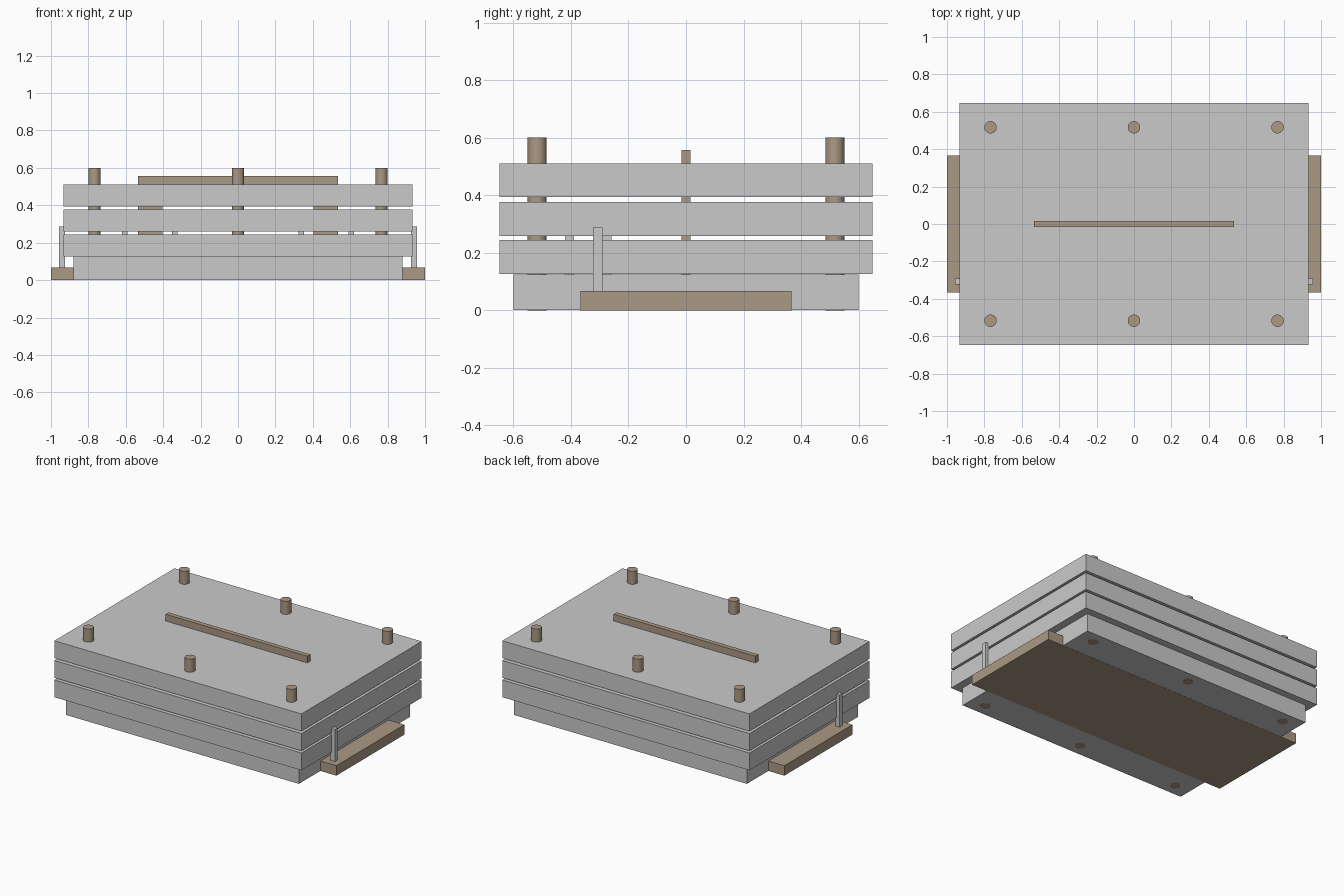
import bpy
import bmesh
from mathutils import Vector

if "Cube" in bpy.data.objects:
    bpy.data.objects.remove(bpy.data.objects["Cube"], do_unlink=True)


def make_material(name, color):
    mat = bpy.data.materials.new(name)
    mat.use_nodes = True
    mat.diffuse_color = color
    mat.node_tree.nodes["Principled BSDF"].inputs["Base Color"].default_value = color
    return mat


GREY = make_material("light grey", (0.59, 0.59, 0.59, 1))
WOOD = make_material("brown wood", (0.41, 0.32, 0.235, 1))


def finish(bm, name, mat):
    mesh = bpy.data.meshes.new(name)
    bm.to_mesh(mesh)
    bm.free()
    mesh.materials.append(mat)
    obj = bpy.data.objects.new(name, mesh)
    bpy.context.collection.objects.link(obj)
    return obj


def box(name, mat, center, half, bottom, top):
    """Box from its plan centre, plan half sizes and height range."""
    bm = bmesh.new()
    bmesh.ops.create_cube(bm, size=2)
    bmesh.ops.scale(bm, vec=(half[0], half[1], (top - bottom) / 2), verts=bm.verts)
    bmesh.ops.translate(bm, vec=(center[0], center[1], (top + bottom) / 2), verts=bm.verts)
    return finish(bm, name, mat)


def peg(name, x, y, radius, bottom, top):
    bm = bmesh.new()
    bmesh.ops.create_cone(bm, cap_ends=True, segments=32, radius1=radius,
                          radius2=radius, depth=top - bottom)
    bmesh.ops.translate(bm, vec=(x, y, (top + bottom) / 2), verts=bm.verts)
    for face in bm.faces:
        face.smooth = abs(face.normal.z) < 0.5
    for edge in bm.edges:
        edge.smooth = all(f.smooth for f in edge.link_faces)
    return finish(bm, name, WOOD)


# Base block and the wooden board that passes through it
box("base_block", GREY, (0, 0), (0.88, 0.6), 0.001, 0.125)
box("cross_board", WOOD, (0, 0), (1, 0.367), 0, 0.068)

# Three stacked plates
for i, bottom in enumerate((0.126, 0.259, 0.393)):
    box(f"plate_{i + 1}", GREY, (0, 0), (0.933, 0.648), bottom, bottom + 0.118)

# Six guide pegs
for x in (-0.767, 0, 0.767):
    for y in (-0.517, 0.517):
        peg("guide_peg", x, y, 0.033, 0, 0.6)

# Central handle: a bridge shape extruded to a thin board
outline = [(-0.535, 0.06), (-0.405, 0.06), (-0.405, 0.44), (0.405, 0.44),
           (0.405, 0.06), (0.535, 0.06), (0.535, 0.557), (-0.535, 0.557)]
bm = bmesh.new()
profile = bm.faces.new([bm.verts.new((x, -0.016, z)) for x, z in outline])
extruded = bmesh.ops.extrude_face_region(bm, geom=[profile])["geom"]
bmesh.ops.translate(bm, vec=Vector((0, 0.032, 0)),
                    verts=[v for v in extruded if isinstance(v, bmesh.types.BMVert)])
bmesh.ops.recalc_face_normals(bm, faces=bm.faces)
finish(bm, "handle", WOOD)

# Slim posts: one on each board end, and spacers inside the stack
for side in (-1, 1):
    box("side_post", GREY, (side * 0.941, -0.307), (0.016, 0.016), 0.06, 0.287)
    for x in (0.338, 0.605):
        for y in (-0.405, -0.275):
            box("inner_post", GREY, (side * x, y), (0.015, 0.016), 0.06, 0.287)
